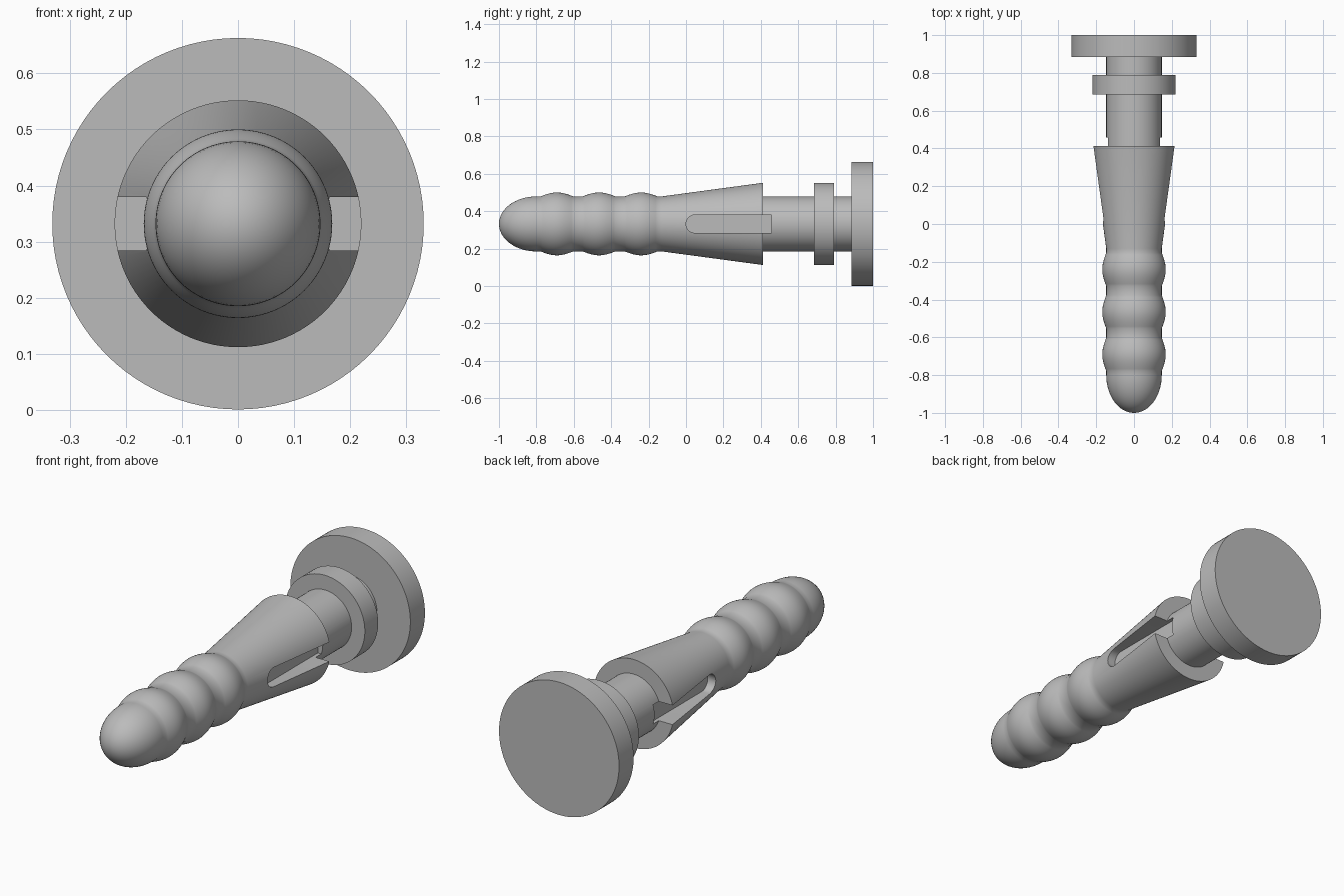
import bpy, bmesh, math
from mathutils import Matrix

if "Cube" in bpy.data.objects:
    bpy.data.objects.remove(bpy.data.objects["Cube"])

AXIS_Z = 0.332      # height of the long axis
SHAFT_R = 0.147
SIDES = 96

grey = bpy.data.materials.new("plain grey")
grey.use_nodes = True
grey.diffuse_color = (0.5, 0.5, 0.5, 1)
grey.node_tree.nodes["Principled BSDF"].inputs["Base Color"].default_value = (0.5, 0.5, 0.5, 1)


def make_object(name, bm):
    bmesh.ops.recalc_face_normals(bm, faces=bm.faces)
    mesh = bpy.data.meshes.new(name)
    bm.to_mesh(mesh)
    bm.free()
    mesh.materials.append(grey)
    obj = bpy.data.objects.new(name, mesh)
    bpy.context.collection.objects.link(obj)
    return obj


def lathe(name, profile):
    """Revolve (y, radius) points about the long axis."""
    bm = bmesh.new()
    verts = [bm.verts.new((r, y, AXIS_Z)) for y, r in profile]
    edges = [bm.edges.new(pair) for pair in zip(verts, verts[1:])]
    bmesh.ops.spin(bm, geom=verts + edges, cent=(0, 0, AXIS_Z), axis=(0, 1, 0),
                   angle=math.tau, steps=SIDES, use_duplicate=False)
    bmesh.ops.remove_doubles(bm, verts=bm.verts, dist=0.0001)
    return make_object(name, bm)


def disc(name, y0, y1, radius):
    return lathe(name, [(y0, 0), (y0, radius), (y1, radius), (y1, 0)])


def smooth(obj):
    bpy.ops.object.select_all(action='DESELECT')
    obj.select_set(True)
    bpy.context.view_layer.objects.active = obj
    bpy.ops.object.shade_smooth_by_angle(angle=math.radians(30))


# Rounded nose
profile = [(-0.8 - 0.2 * math.cos(a), SHAFT_R * math.sin(a))
           for a in (i / 16 * math.pi / 2 for i in range(17))]

# Three gripping ribs
for centre in (-0.69, -0.465, -0.24):
    for i in range(17):
        t = i / 8 - 1
        profile.append((centre + 0.088 * t, SHAFT_R + 0.021 * math.cos(t * math.pi / 2)))

# Flared cone, then the plain shaft
profile += [(-0.13, SHAFT_R), (0.413, 0.22), (0.413, SHAFT_R), (0.9, SHAFT_R), (0.9, 0)]
body = lathe("anchor_body", profile)


# Blind side slots with a rounded front end
def slot_cutter(name, side):
    half, floor = 0.048, 0.12
    outline = [(0.458, half)]
    outline += [(half - half * math.sin(a), half * math.cos(a))
                for a in (i / 16 * math.pi for i in range(17))]
    outline.append((0.458, -half))
    bm = bmesh.new()
    face = bm.faces.new([bm.verts.new((side * floor, y, AXIS_Z + z)) for y, z in outline])
    grown = bmesh.ops.extrude_face_region(bm, geom=[face])["geom"]
    moved = [v for v in grown if isinstance(v, bmesh.types.BMVert)]
    bmesh.ops.transform(bm, matrix=Matrix.Translation((side * 0.2, 0, 0)), verts=moved)
    if not any(f.is_valid and all(abs(abs(v.co.x) - floor) < 0.001 for v in f.verts)
               for f in bm.faces):
        bmesh.ops.holes_fill(bm, edges=bm.edges)
    cutter = make_object(name, bm)
    cutter.hide_render = True
    return cutter


for side, label in ((1, "left"), (-1, "right")):
    cutter = slot_cutter(label + "_slot_cutter", side)
    cut = body.modifiers.new(label + "_slot", 'BOOLEAN')
    cut.operation = 'DIFFERENCE'
    cut.solver = 'EXACT'
    cut.object = cutter
    bpy.ops.object.select_all(action='DESELECT')
    body.select_set(True)
    bpy.context.view_layer.objects.active = body
    bpy.ops.object.modifier_apply(modifier=cut.name)
    bpy.data.objects.remove(cutter)

# Collar and end flange
collar = disc("collar", 0.685, 0.79, 0.22)
flange = disc("end_flange", 0.885, 1.0, 0.331)

for part in (body, collar, flange):
    smooth(part)
